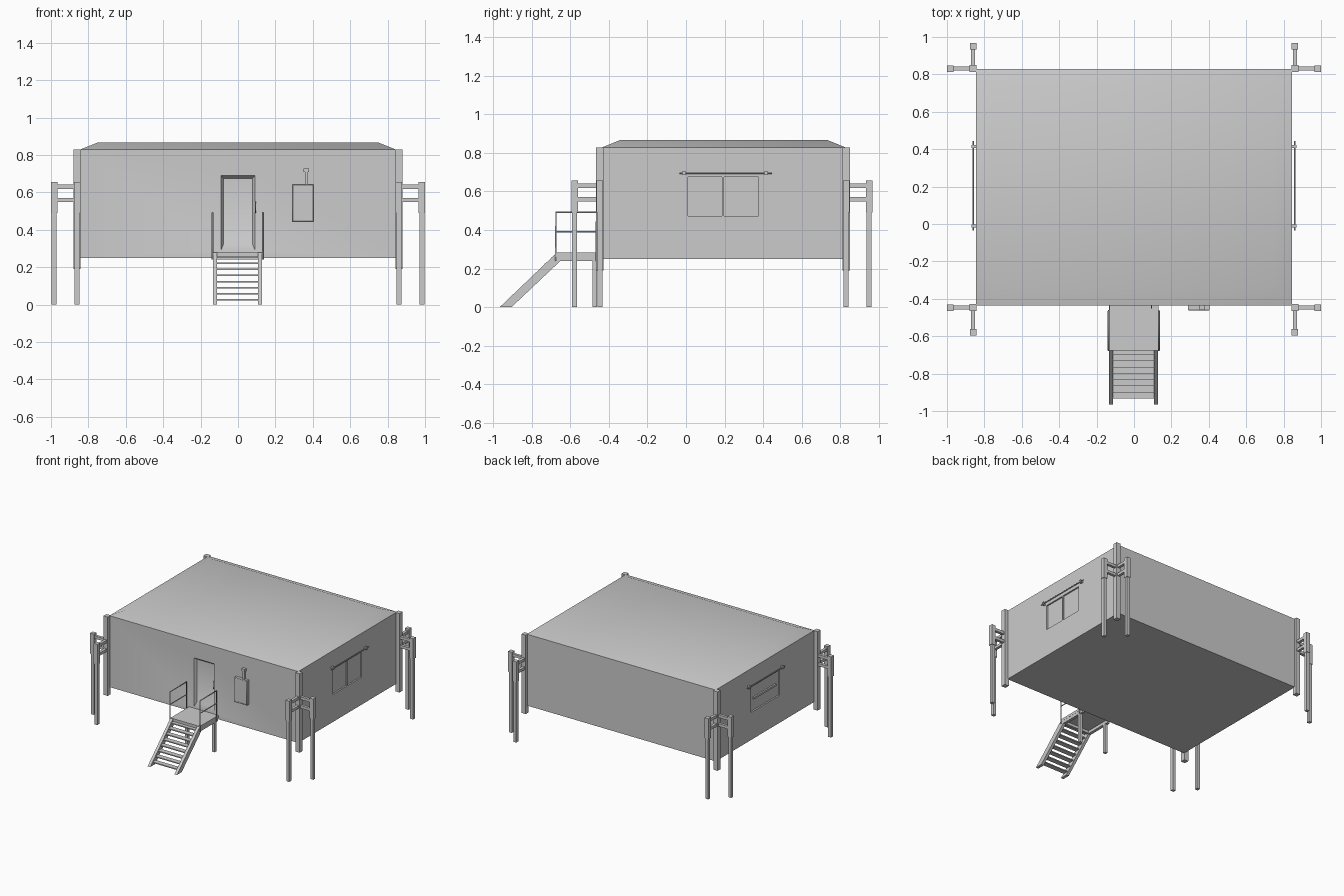
import bpy, bmesh
from mathutils import Vector

if "Cube" in bpy.data.objects:
    bpy.data.objects.remove(bpy.data.objects["Cube"])

def mesh_obj(name, verts, faces):
    me = bpy.data.meshes.new(name)
    me.from_pydata(verts, [], faces)
    bm = bmesh.new()
    bm.from_mesh(me)
    bmesh.ops.recalc_face_normals(bm, faces=bm.faces)
    bm.to_mesh(me)
    bm.free()
    ob = bpy.data.objects.new(name, me)
    bpy.context.collection.objects.link(ob)
    return ob

HEX = [(0, 1, 2, 3), (4, 5, 6, 7), (0, 1, 5, 4), (1, 2, 6, 5), (2, 3, 7, 6), (3, 0, 4, 7)]

def box(name, x0, x1, y0, y1, z0, z1):
    ring = [(x0, y0), (x1, y0), (x1, y1), (x0, y1)]
    return mesh_obj(name, [(x, y, z) for z in (z0, z1) for x, y in ring], HEX)

def post(name, x, y, z0, z1, w):
    h = w / 2
    return box(name, x - h, x + h, y - h, y + h, z0, z1)

def tube(name, pts, r, cyclic=False):
    cu = bpy.data.curves.new(name, 'CURVE')
    cu.dimensions = '3D'
    cu.bevel_depth = r
    cu.bevel_resolution = 1
    cu.use_fill_caps = True
    sp = cu.splines.new('POLY')
    sp.points.add(len(pts) - 1)
    for p, c in zip(sp.points, pts):
        p.co = (*c, 1)
    sp.use_cyclic_u = cyclic
    ob = bpy.data.objects.new(name, cu)
    bpy.context.collection.objects.link(ob)
    return ob

def activate(ob):
    bpy.ops.object.select_all(action='DESELECT')
    ob.select_set(True)
    bpy.context.view_layer.objects.active = ob

def cut(ob, cutter):
    m = ob.modifiers.new('recess', 'BOOLEAN')
    m.operation = 'DIFFERENCE'
    m.solver = 'EXACT'
    m.object = cutter
    activate(ob)
    bpy.ops.object.modifier_apply(modifier=m.name)
    bpy.data.objects.remove(cutter)

# Shelter body with chamfered roof
W, YF, YB = 0.846, -0.437, 0.829
rings = [(0, 0.25), (0, 0.828), (0.094, 0.866)]
verts = [(sx * (W - i), (YF + i) if s < 0 else (YB - i), z)
         for i, z in rings for sx, s in ((-1, -1), (1, -1), (1, 1), (-1, 1))]
faces = [(0, 1, 2, 3), (8, 9, 10, 11)]
for k in (0, 4):
    for j in range(4):
        n = (j + 1) % 4
        faces.append((k + j, k + n, k + 4 + n, k + 4 + j))
body = mesh_obj('shelter_body', verts, faces)

# Door recess with sloped edges
door = [(x, y, z) for y, xs, z0, z1 in ((YF - 0.01, 0.097, 0.275, 0.697), (YF + 0.02, 0.077, 0.325, 0.674))
        for x, z in ((-xs, z0), (xs, z0), (xs, z1), (-xs, z1))]
cut(body, mesh_obj('door_cutter', door, HEX))

# Window recesses
for s in (-1, 1):
    a, b = sorted((s * (W - 0.012), s * (W + 0.02)))
    cut(body, box('window_cutter', a, b, 0.01, 0.375, 0.472, 0.676))
activate(body)
bpy.ops.object.shade_smooth_by_angle(angle=0.6)

# Window bars: upright on the right, level on the left
box('right_window_divider', W - 0.013, W, 0.188, 0.196, 0.472, 0.676)
box('left_window_bar', -W, -W + 0.013, 0.05, 0.335, 0.565, 0.58)

# Rods above the windows
for s, side in ((-1, 'left'), (1, 'right')):
    tube(side + '_window_rod', [(s * 0.86, -0.035, 0.695), (s * 0.86, 0.445, 0.695)], 0.004)
    for y in (-0.01, 0.415):
        a, b = sorted((s * (W - 0.005), s * 0.868))
        box(side + '_rod_bracket', a, b, y - 0.008, y + 0.008, 0.685, 0.706)

# Door handle
tube('door_handle', [(0.094, YF, 0.55), (0.094, YF - 0.012, 0.55),
                     (0.094, YF - 0.012, 0.492), (0.094, YF, 0.492)], 0.003)

# Wall cabinet with raised rim and vent pipe
box('cabinet', 0.29, 0.404, -0.459, YF + 0.005, 0.443, 0.643)
c = [(0.294, -0.459, 0.447), (0.4, -0.459, 0.447), (0.4, -0.459, 0.639), (0.294, -0.459, 0.639)]
tube('cabinet_rim', c, 0.004, True)
box('vent_pipe', 0.358, 0.374, -0.453, YF, 0.64, 0.712)
box('vent_cap', 0.351, 0.38, -0.459, YF, 0.708, 0.728)

# Corner posts and jacking legs on outriggers
for sx in (-1, 1):
    for yc, sy in ((-0.447, -1), (0.831, 1)):
        px = sx * 0.86
        post('corner_post', px, yc, 0.19, 0.829, 0.038)
        reach = 0.131 if sy < 0 else 0.119
        for lx, ly in ((sx * 0.983, yc), (px, yc + sy * reach)):
            post('leg_sleeve', lx, ly, 0.49, 0.656, 0.034)
            post('jacking_leg', lx, ly, 0, 0.5, 0.026)
            for z in (0.559, 0.63):
                box('outrigger_bar', min(px, lx) - 0.011, max(px, lx) + 0.011,
                    min(yc, ly) - 0.011, max(yc, ly) + 0.011, z - 0.011, z + 0.011)

# Landing with frame and legs
box('landing_deck', -0.132, 0.13, -0.675, YF, 0.262, 0.282)
box('landing_front_beam', -0.112, 0.107, -0.67, -0.65, 0.24, 0.265)
for x0, x1 in ((-0.134, -0.111), (0.106, 0.129)):
    box('landing_side_beam', x0, x1, -0.665, YF, 0.238, 0.27)
    box('landing_leg', x0, x1, -0.486, -0.462, 0, 0.25)
    # Sloping stair stringer
    prof = [(-0.966, 0), (-0.905, 0), (-0.653, 0.238), (-0.653, 0.278), (-0.675, 0.278)]
    n = len(prof)
    mesh_obj('stair_stringer', [(x, y, z) for x in (x0, x1) for y, z in prof],
             [tuple(range(n)), tuple(range(n, 2 * n))] +
             [(i, (i + 1) % n, n + (i + 1) % n, n + i) for i in range(n)])

# Treads
for i in range(8):
    y, z = -0.934 + i * 0.0335, 0.026 + i * 0.0325
    box('stair_tread', -0.113, 0.108, y, y + 0.04, z - 0.004, z + 0.004)

# Handrails
for x in (-0.136, 0.133):
    tube('handrail', [(x, -0.675, 0.24), (x, -0.675, 0.492), (x, -0.465, 0.492), (x, -0.465, 0.24)], 0.005)
    tube('handrail_mid', [(x, -0.675, 0.39), (x, -0.465, 0.39)], 0.004)
